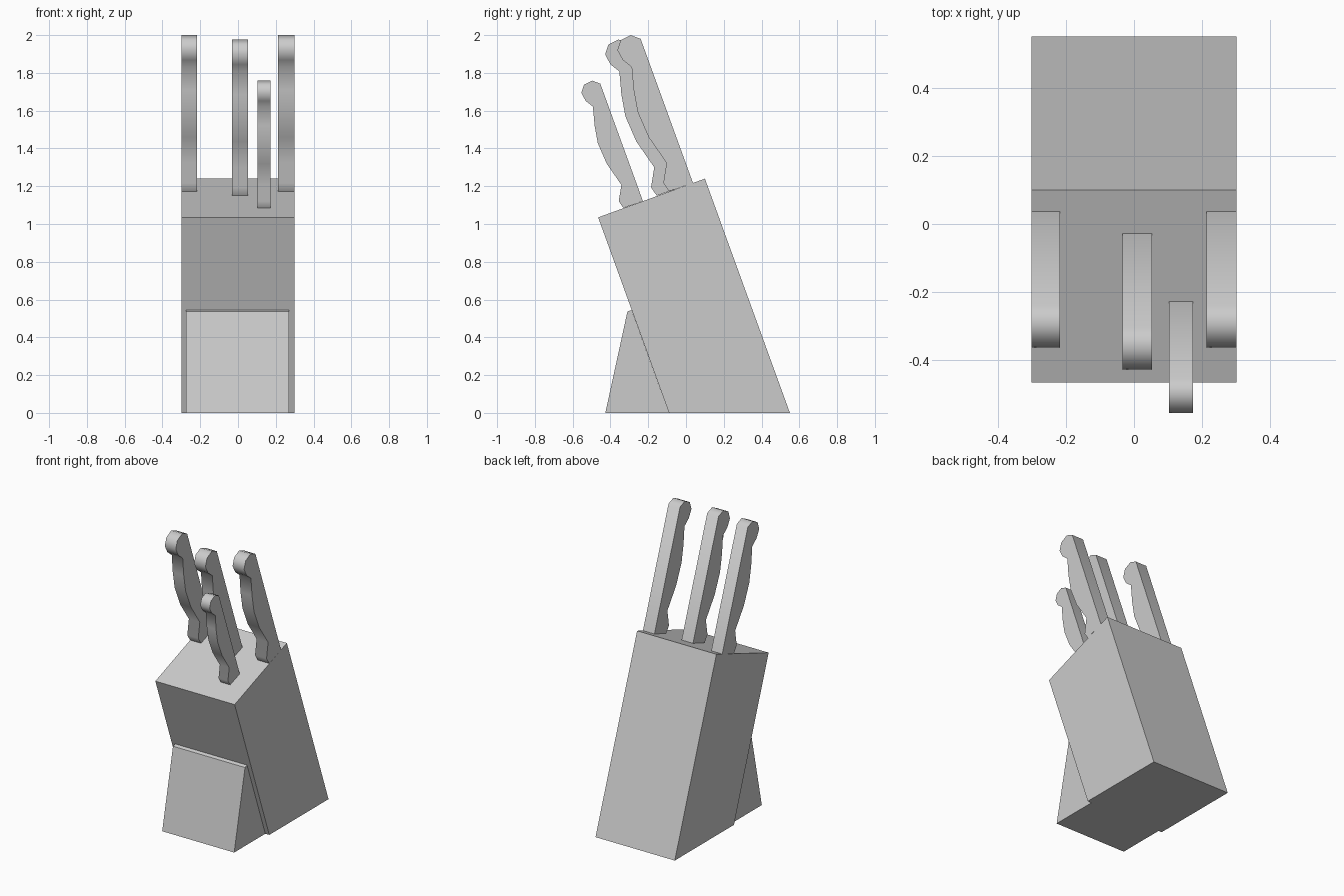
import bpy
import bmesh
import math

if "Cube" in bpy.data.objects:
    bpy.data.objects.remove(bpy.data.objects["Cube"], do_unlink=True)

# Single plain grey for the whole set
grey = bpy.data.materials.new("plain_grey")
grey.use_nodes = True
colour = (0.6, 0.6, 0.6, 1.0)
grey.diffuse_color = colour
grey.node_tree.nodes["Principled BSDF"].inputs["Base Color"].default_value = colour


def extrude_profile(name, profile, x_min, x_max, smooth=False):
    """Extrude a (y, z) side profile across x."""
    bm = bmesh.new()
    face = bm.faces.new([bm.verts.new((x_min, y, z)) for y, z in profile])
    extruded = bmesh.ops.extrude_face_region(bm, geom=[face])["geom"]
    verts = [v for v in extruded if isinstance(v, bmesh.types.BMVert)]
    bmesh.ops.translate(bm, verts=verts, vec=(x_max - x_min, 0, 0))
    bmesh.ops.recalc_face_normals(bm, faces=bm.faces)
    mesh = bpy.data.meshes.new(name)
    bm.to_mesh(mesh)
    bm.free()
    mesh.materials.append(grey)
    obj = bpy.data.objects.new(name, mesh)
    bpy.context.collection.objects.link(obj)
    if smooth:
        bpy.ops.object.select_all(action="DESELECT")
        obj.select_set(True)
        bpy.context.view_layer.objects.active = obj
        bpy.ops.object.shade_smooth_by_angle(angle=math.radians(52))
    return obj


# Leaning block and its front support
extrude_profile("knife_block",
                [(-0.465, 1.035), (0.10, 1.24), (0.55, 0), (-0.09, 0)], -0.30, 0.30)
extrude_profile("front_support",
                [(-0.427, 0), (-0.09, 0), (-0.288, 0.545), (-0.31, 0.537)], -0.275, 0.27)

# Handle outline, measured from its lower back corner
seat = (0.037, 1.217)
outline = [(0.037, 1.217), (-0.09, 1.173), (-0.12, 1.217), (-0.103, 1.323),
           (-0.198, 1.46), (-0.256, 1.593), (-0.277, 1.709), (-0.288, 1.831),
           (-0.335, 1.868), (-0.363, 1.92), (-0.346, 1.973), (-0.293, 2.0),
           (-0.24, 1.98)]

# Handles: name, x range, lower back corner, scale
handles = [
    ("right_handle", -0.30, -0.217, seat, 1),
    ("left_handle", 0.213, 0.30, seat, 1),
    ("middle_handle", -0.033, 0.053, (-0.028, 1.194), 1),
    ("small_handle", 0.102, 0.173, (-0.228, 1.121), 0.815),
]
for name, x_min, x_max, (y0, z0), size in handles:
    profile = [(y0 + (y - seat[0]) * size, z0 + (z - seat[1]) * size) for y, z in outline]
    extrude_profile(name, profile, x_min, x_max, smooth=True)
